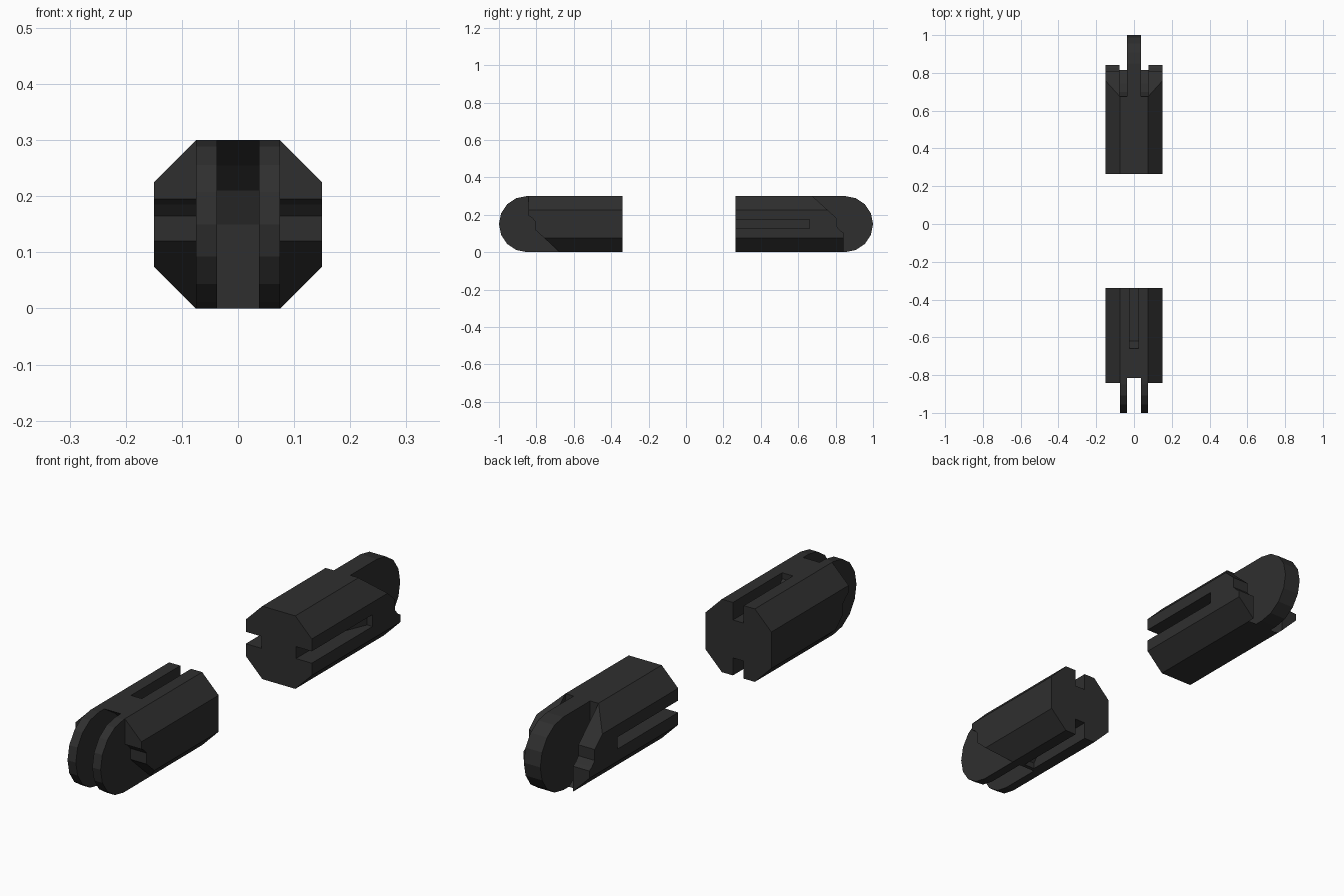
import bpy, bmesh, math
from mathutils import Vector

if "Cube" in bpy.data.objects:
    bpy.data.objects.remove(bpy.data.objects["Cube"])

black = bpy.data.materials.new("matte_black")
black.diffuse_color = (0.028, 0.028, 0.028, 1)
black.use_nodes = True
black.node_tree.nodes["Principled BSDF"].inputs["Base Color"].default_value = black.diffuse_color

W, CH, R, H = 0.15, 0.075, 0.15, 0.3


def prism(points, axis, lo, hi):
    """Extrude a 2D outline along x (points are y,z) or z (points are x,y) or y (points are x,z)."""
    bm = bmesh.new()
    place = {"x": lambda a, b, t: (t, a, b),
             "y": lambda a, b, t: (a, t, b),
             "z": lambda a, b, t: (a, b, t)}[axis]
    face = bm.faces.new([bm.verts.new(place(a, b, lo)) for a, b in points])
    ext = bmesh.ops.extrude_face_region(bm, geom=[face])
    moved = [v for v in ext["geom"] if isinstance(v, bmesh.types.BMVert)]
    bmesh.ops.translate(bm, verts=moved, vec=Vector(place(0, 0, hi - lo)))
    bmesh.ops.recalc_face_normals(bm, faces=bm.faces[:])
    return bm


def to_object(bm, name):
    mesh = bpy.data.meshes.new(name)
    bm.to_mesh(mesh)
    bm.free()
    mesh.materials.append(black)
    obj = bpy.data.objects.new(name, mesh)
    bpy.context.collection.objects.link(obj)
    return obj


def link_blank(name, flat_y, s):
    """Octagonal bar with one round end; s is the side (+1 back, -1 front)."""
    pts = [(flat_y, 0)]
    for i in range(9):
        a = math.radians(-90 + i * 22.5)
        pts.append((s * (0.85 + R * math.cos(a)), 0.15 + R * math.sin(a)))
    pts.append((flat_y, H))
    bm = prism(pts, "x", -W, W)
    # chamfer the four long corners
    for sx in (-1, 1):
        for sz in (-1, 1):
            cut = bmesh.ops.bisect_plane(
                bm, geom=bm.verts[:] + bm.edges[:] + bm.faces[:], dist=1e-6,
                plane_co=(sx * W, 0, 0.15 + sz * (0.15 - CH)),
                plane_no=(sx, 0, sz), clear_outer=True)
            edges = [e for e in cut["geom_cut"]
                     if isinstance(e, bmesh.types.BMEdge) and e.is_boundary]
            bmesh.ops.holes_fill(bm, edges=edges, sides=0)
    bmesh.ops.recalc_face_normals(bm, faces=bm.faces[:])
    return to_object(bm, name)


def carve(obj, bm):
    cutter = to_object(bm, "cutter")
    cutter.hide_render = True
    mod = obj.modifiers.new("carve", "BOOLEAN")
    mod.operation, mod.solver, mod.object = "DIFFERENCE", "EXACT", cutter
    bpy.context.view_layer.objects.active = obj
    bpy.ops.object.modifier_apply(modifier=mod.name)
    bpy.data.objects.remove(cutter)


def carve_both(obj, pts, lo, hi):
    carve(obj, prism(pts, "x", lo, hi))
    carve(obj, prism(pts, "x", -hi, -lo))


# curved socket and relieved shoulder, drawn for the front link
socket = [(-1.2, -0.1), (-0.675, -0.1), (-0.678, 0.15), (-0.70, 0.21),
          (-0.745, 0.255), (-0.815, 0.3), (-0.877, 0.34), (-1.2, 0.34)]
shoulder = [(-1.2, -0.1), (-0.565, -0.1), (-0.675, 0.0), (-0.807, 0.12), (-0.807, 0.165),
            (-0.825, 0.185), (-0.842, 0.195), (-0.842, 0.4), (-1.2, 0.4)]


def flipped(pts):
    return [(-y, H - z) for y, z in pts]


def slot(near, ramp, end):
    """Slot side outline as (distance along y, depth position from the axis)."""
    return [(near, 0.078), (ramp, 0.078), (end, 0.125), (end, 0.2), (near, 0.2)]


# front link: two prongs, slots above and below
fork = link_blank("fork_link", -0.34, -1)
carve(fork, prism(socket, "x", -0.0375, 0.0375))
carve_both(fork, shoulder, 0.0752, 0.25)
for s in (1, -1):
    pts = [(y, 0.15 + s * d) for y, d in slot(-0.2, -0.62, -0.66)]
    carve(fork, prism(pts, "x", -0.0245, 0.0245))

# back link: single tongue, slots left and right
tongue = link_blank("tongue_link", 0.265, 1)
carve_both(tongue, flipped(socket), 0.0375, 0.0755)
carve_both(tongue, flipped(shoulder), 0.0750, 0.25)
for s in (1, -1):
    pts = [(s * d, y) for y, d in slot(0.1, 0.545, 0.66)]
    carve(tongue, prism(pts, "z", 0.1255, 0.1745))
